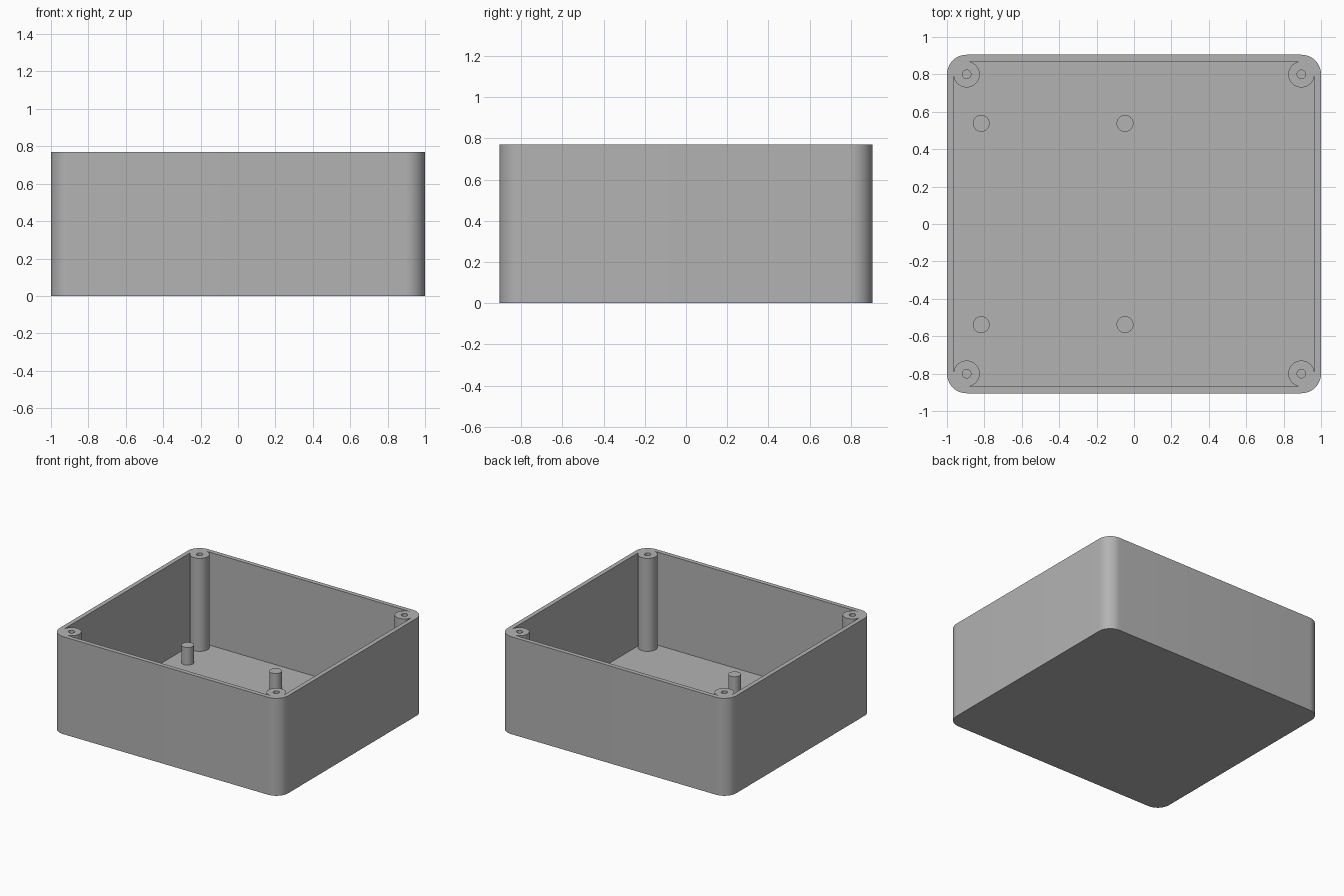
import bpy, bmesh, math

if "Cube" in bpy.data.objects:
    bpy.data.objects.remove(bpy.data.objects["Cube"])

HX, HY, H = 1.0, 0.905, 0.77      # half sizes and height
R, POST, HOLE = 0.105, 0.07, 0.023  # outer corner, screw post and screw hole radii
FLOOR = 0.035
CX, CY = HX - R, HY - R           # screw post centres
CORNERS = [(CX, CY), (-CX, CY), (-CX, -CY), (CX, -CY)]

grey = bpy.data.materials.new("grey plastic")
grey.diffuse_color = (0.45, 0.45, 0.45, 1)
grey.use_nodes = True
grey.node_tree.nodes["Principled BSDF"].inputs["Base Color"].default_value = grey.diffuse_color


def arc(c, r, a0, a1, n):
    """Points on an arc, angles in degrees."""
    angles = [math.radians(a0 + (a1 - a0) * i / n) for i in range(n + 1)]
    return [(c[0] + r * math.cos(a), c[1] + r * math.sin(a)) for a in angles]


def wall(bm, pts, z0, z1):
    """Closed vertical wall; returns its bottom and top edge loops."""
    n = len(pts)
    lo = [bm.verts.new((x, y, z0)) for x, y in pts]
    hi = [bm.verts.new((x, y, z1)) for x, y in pts]
    for i in range(n):
        j = (i + 1) % n
        bm.faces.new((lo[i], lo[j], hi[j], hi[i]))
    return [[bm.edges.get((v[i], v[(i + 1) % n])) for i in range(n)] for v in (lo, hi)]


def fill(bm, edges):
    bmesh.ops.triangle_fill(bm, edges=edges, use_beauty=True)


def finish(bm, name):
    bmesh.ops.recalc_face_normals(bm, faces=bm.faces)
    mesh = bpy.data.meshes.new(name)
    bm.to_mesh(mesh)
    bm.free()
    mesh.materials.append(grey)
    ob = bpy.data.objects.new(name, mesh)
    bpy.context.collection.objects.link(ob)
    bpy.ops.object.select_all(action='DESELECT')
    ob.select_set(True)
    bpy.context.view_layer.objects.active = ob
    bpy.ops.object.shade_smooth_by_angle(angle=math.radians(30))
    return ob


# Box shell: rounded outside, cavity that wraps round the four corner posts
bm = bmesh.new()
outer, cavity = [], []
for k, c in enumerate(CORNERS):
    outer += arc(c, R, 90 * k, 90 * k + 90, 12)
    cavity += arc(c, POST, 90 * k + 360, 90 * k + 90, 36)
base, rim = wall(bm, outer, 0, H)
floor, lip = wall(bm, cavity, FLOOR, H)
rim = rim + lip

# Screw holes down the posts
for c in CORNERS:
    bottom, top = wall(bm, arc(c, HOLE, 0, 360, 24)[:-1], FLOOR, H)
    rim += top
    fill(bm, bottom)
for loop in (base, floor, rim):
    fill(bm, loop)
finish(bm, "box_shell")

# Board standoffs on the floor
for x in (-0.817, -0.048):
    for y in (-0.538, 0.538):
        bm = bmesh.new()
        for loop in wall(bm, arc((x, y), 0.045, 0, 360, 32)[:-1], FLOOR - 0.01, FLOOR + 0.14):
            fill(bm, loop)
        finish(bm, "board_standoff")
